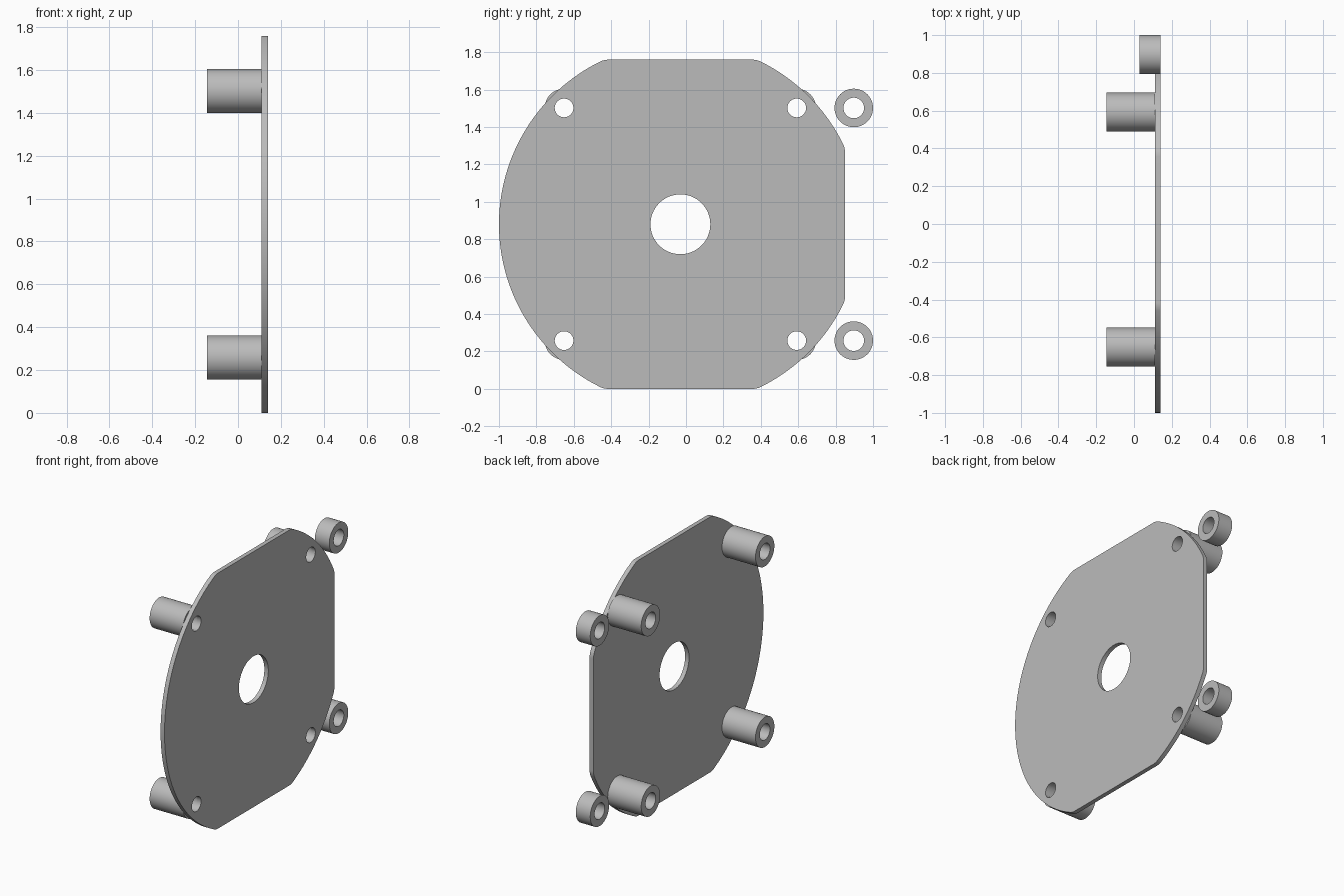
import bpy, bmesh, math
from mathutils import Matrix

cube = bpy.data.objects.get("Cube")
if cube:
    bpy.data.objects.remove(cube, do_unlink=True)

grey = bpy.data.materials.new("plain grey")
grey.use_nodes = True
COLOUR = (0.5, 0.5, 0.5, 1)
grey.diffuse_color = COLOUR
grey.node_tree.nodes["Principled BSDF"].inputs["Base Color"].default_value = COLOUR

CY, CZ = -0.03, 0.88              # plate centre
BOLT = 0.622                      # bolt offset from the centre
TO_SIDE = Matrix(((0, 0, 1, 0), (1, 0, 0, 0), (0, 1, 0, 0), (0, 0, 0, 1)))


def arc(cy, cz, r, a0, a1, n):
    return [(cy + r * math.cos(math.radians(a0 + (a1 - a0) * i / n)),
             cz + r * math.sin(math.radians(a0 + (a1 - a0) * i / n)))
            for i in range(n + 1)]


def circle(cy, cz, r, n=48):
    return arc(cy, cz, r, 0, 360, n)[:-1]


def slab(name, loops, x0, x1):
    """Fill nested outlines in the y-z plane and give them thickness along x."""
    curve = bpy.data.curves.new(name + "_profile", "CURVE")
    curve.dimensions = "2D"
    curve.fill_mode = "BOTH"
    curve.extrude = (x1 - x0) / 2
    for loop in loops:
        spline = curve.splines.new("POLY")
        spline.points.add(len(loop) - 1)
        for point, (y, z) in zip(spline.points, loop):
            point.co = (y, z, 0, 1)
        spline.use_cyclic_u = True
    helper = bpy.data.objects.new(name + "_profile", curve)
    bpy.context.collection.objects.link(helper)
    bpy.context.view_layer.update()
    mesh = bpy.data.meshes.new_from_object(
        helper.evaluated_get(bpy.context.evaluated_depsgraph_get()))
    bpy.data.objects.remove(helper, do_unlink=True)
    mesh.transform(Matrix.Translation(((x0 + x1) / 2, 0, 0)) @ TO_SIDE)
    bm = bmesh.new()
    bm.from_mesh(mesh)
    bmesh.ops.remove_doubles(bm, verts=bm.verts, dist=1e-5)
    bmesh.ops.recalc_face_normals(bm, faces=bm.faces)
    bm.to_mesh(mesh)
    bm.free()
    mesh.materials.clear()
    mesh.materials.append(grey)
    obj = bpy.data.objects.new(name, mesh)
    bpy.context.collection.objects.link(obj)
    bpy.ops.object.select_all(action="DESELECT")
    obj.select_set(True)
    bpy.context.view_layer.objects.active = obj
    bpy.ops.object.shade_smooth_by_angle(angle=math.radians(30))
    return obj


# Disc outline with three flats and rounded corners
R, FLAT, F = 0.97, 0.88, 0.1
side = math.sqrt((R - F) ** 2 - (FLAT - F) ** 2)
turn = math.degrees(math.atan2(side, FLAT - F))


def corner(direction, sign):
    """Fillet on one end of the flat that faces the given direction."""
    d = math.radians(direction)
    u, v = FLAT - F, sign * side
    cy = CY + u * math.cos(d) - v * math.sin(d)
    cz = CZ + u * math.sin(d) + v * math.cos(d)
    ends = (direction - turn, direction) if sign < 0 else (direction, direction + turn)
    return arc(cy, cz, F, *ends, 6)


outline = []
for direction, sweep in ((-90, 90), (0, 90), (90, 180)):
    outline += corner(direction, -1) + corner(direction, 1)
    steps = 16 if sweep == 90 else 64
    outline += arc(CY, CZ, R, direction + turn, direction + sweep - turn, steps)[1:-1]

bolts = [(a, b, CY + a * BOLT, CZ + b * BOLT) for a in (-1, 1) for b in (-1, 1)]
slab("plate", [outline, circle(CY, CZ, 0.16, 64)]
     + [circle(y, z, 0.05) for _, _, y, z in bolts], 0.11, 0.14)

# Hollow standoffs behind the plate
for a, b, y, z in bolts:
    name = ("upper" if b > 0 else "lower") + ("_back" if a > 0 else "_front") + "_standoff"
    slab(name, [circle(y, z, 0.103), circle(y, z, 0.055)], -0.145, 0.11)

# Loose spacer rings beside the flat edge
for b, name in ((1, "upper_spacer"), (-1, "lower_spacer")):
    z = CZ + b * BOLT
    slab(name, [circle(0.897, z, 0.103), circle(0.897, z, 0.055)], 0.03, 0.14)
